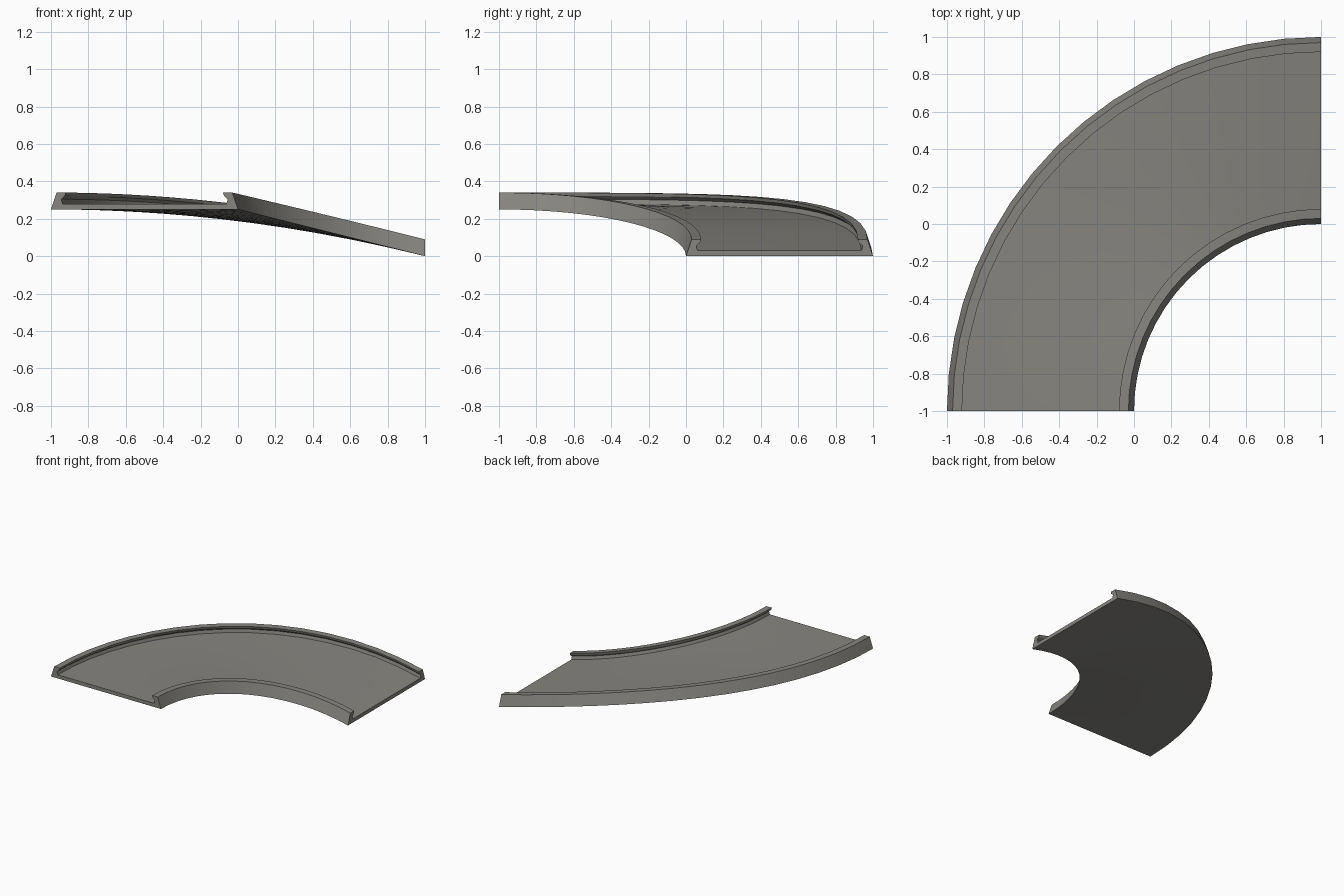
import bpy, bmesh, math

if "Cube" in bpy.data.objects:
    bpy.data.objects.remove(bpy.data.objects["Cube"])

SEGMENTS = 16      # facets along the quarter turn
DROP = 0.25        # height lost from the high end to the low end
FLOOR_STEPS = 8    # strips across the floor, to follow the twist

# Rim profile: (distance in from the edge, height)
rim = [(0, 0), (0.03, 0.09), (0.08, 0.09), (0.075, 0.072), (0.055, 0.055), (0.062, 0.03)]
inner = [(1 + d, h) for d, h in rim]
outer = [(2 - d, h) for d, h in reversed(rim)]


def strip(a, b, h):
    """Points between radii a and b at height h, without the ends."""
    return [(a + (b - a) * i / FLOOR_STEPS, h) for i in range(1, FLOOR_STEPS)]


top_floor = strip(inner[-1][0], outer[0][0], 0.03)
under = strip(2, 1, 0)
profile = inner + top_floor + outer + under


def place(r, h, t):
    """Ramp is level at the high end and has equal slope across the low end."""
    c = math.cos(t)
    z = DROP * (r * c + (1 - r) * c * c) + h
    return (1 - r * c, -1 + r * math.sin(t), z)


# Curved track swept around the corner (1, -1)
bm = bmesh.new()
rings = [[bm.verts.new(place(r, h, math.pi / 2 * i / SEGMENTS)) for r, h in profile]
         for i in range(SEGMENTS + 1)]
n = len(profile)
for a, b in zip(rings, rings[1:]):
    for j in range(n):
        k = (j + 1) % n
        bm.faces.new((a[j], a[k], b[k], b[j]))
# End caps
bm.faces.new(rings[0])
bm.faces.new(rings[-1])
bmesh.ops.recalc_face_normals(bm, faces=bm.faces)

mesh = bpy.data.meshes.new("curved_ramp_track")
bm.to_mesh(mesh)
bm.free()
track = bpy.data.objects.new("curved_ramp_track", mesh)
bpy.context.collection.objects.link(track)

grey = bpy.data.materials.new("warm grey")
grey.diffuse_color = (0.24, 0.235, 0.215, 1)
grey.use_nodes = True
grey.node_tree.nodes["Principled BSDF"].inputs["Base Color"].default_value = grey.diffuse_color
mesh.materials.append(grey)

# Smooth along the curve, crisp at the rim edges
bpy.context.view_layer.objects.active = track
track.select_set(True)
bpy.ops.object.shade_smooth_by_angle(angle=math.radians(20))
